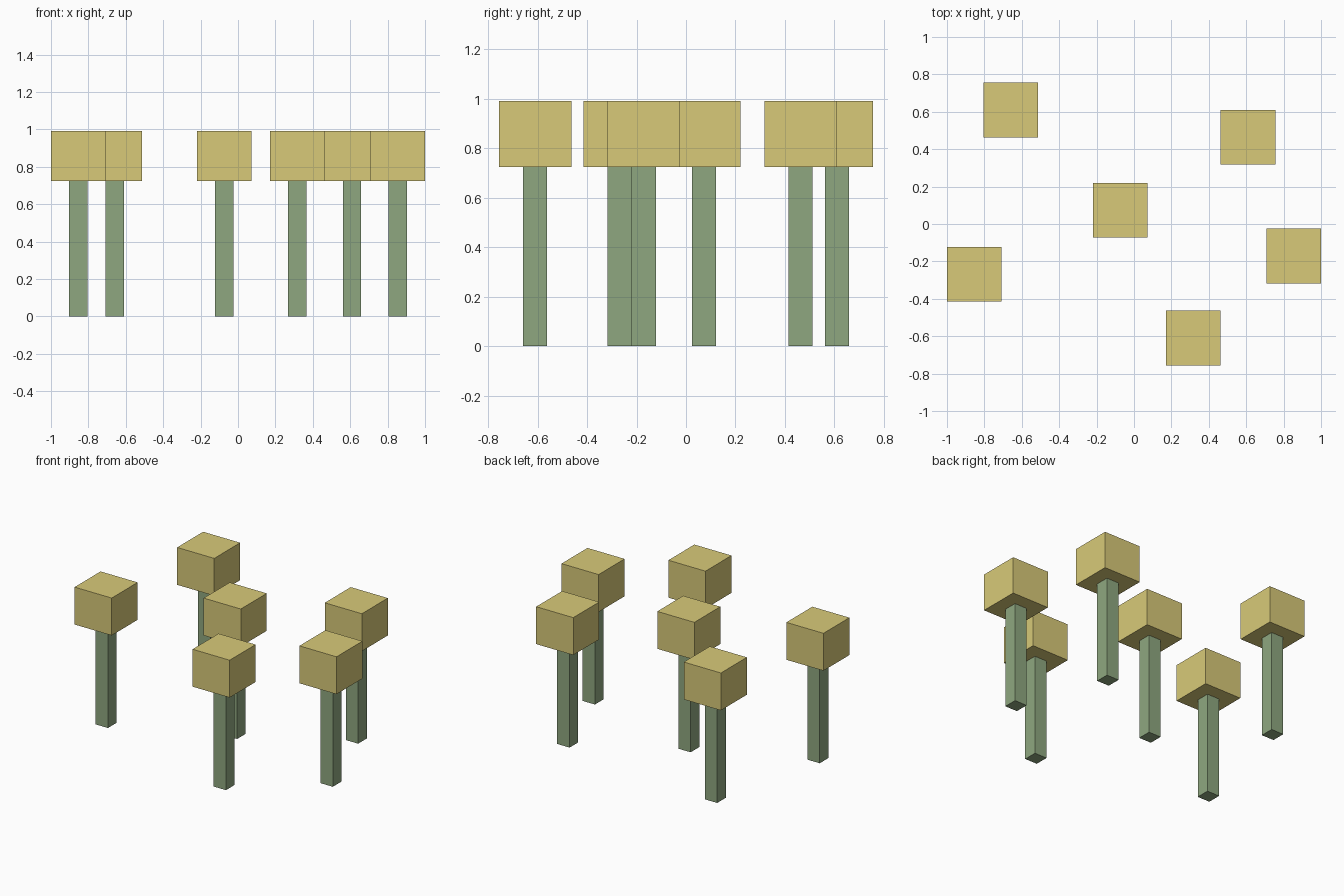
import bpy

if "Cube" in bpy.data.objects:
    bpy.data.objects.remove(bpy.data.objects["Cube"])

U = 2 / 82                      # layout unit
STALK_TOP, HEAD_TOP = 0.724, 0.991


def material(name, color):
    mat = bpy.data.materials.new(name)
    mat.diffuse_color = color
    mat.use_nodes = True
    mat.node_tree.nodes["Principled BSDF"].inputs["Base Color"].default_value = mat.diffuse_color
    return mat


def box(name, x, y, width, z0, z1, mat):
    bpy.ops.mesh.primitive_cube_add(size=1, location=(x, y, (z0 + z1) / 2))
    obj = bpy.context.object
    obj.name = name
    obj.scale = (width, width, z1 - z0)
    bpy.ops.object.transform_apply(location=False, rotation=False, scale=True)
    obj.data.materials.append(mat)


green = material("stalk_green", (0.275, 0.39, 0.216, 1))
yellow = material("head_yellow", (0.69, 0.59, 0.19, 1))

# Plant centres in layout units
plants = [(-27, 25), (25, 19), (-3, 3), (-35, -11), (35, -7), (13, -25)]

# Each plant: a thin square stalk under a block head
for i, (px, py) in enumerate(plants, 1):
    x, y = px * U, py * U
    box(f"stalk_{i}", x, y, 4 * U, 0, STALK_TOP, green)
    box(f"head_{i}", x, y, 12 * U, STALK_TOP, HEAD_TOP, yellow)
